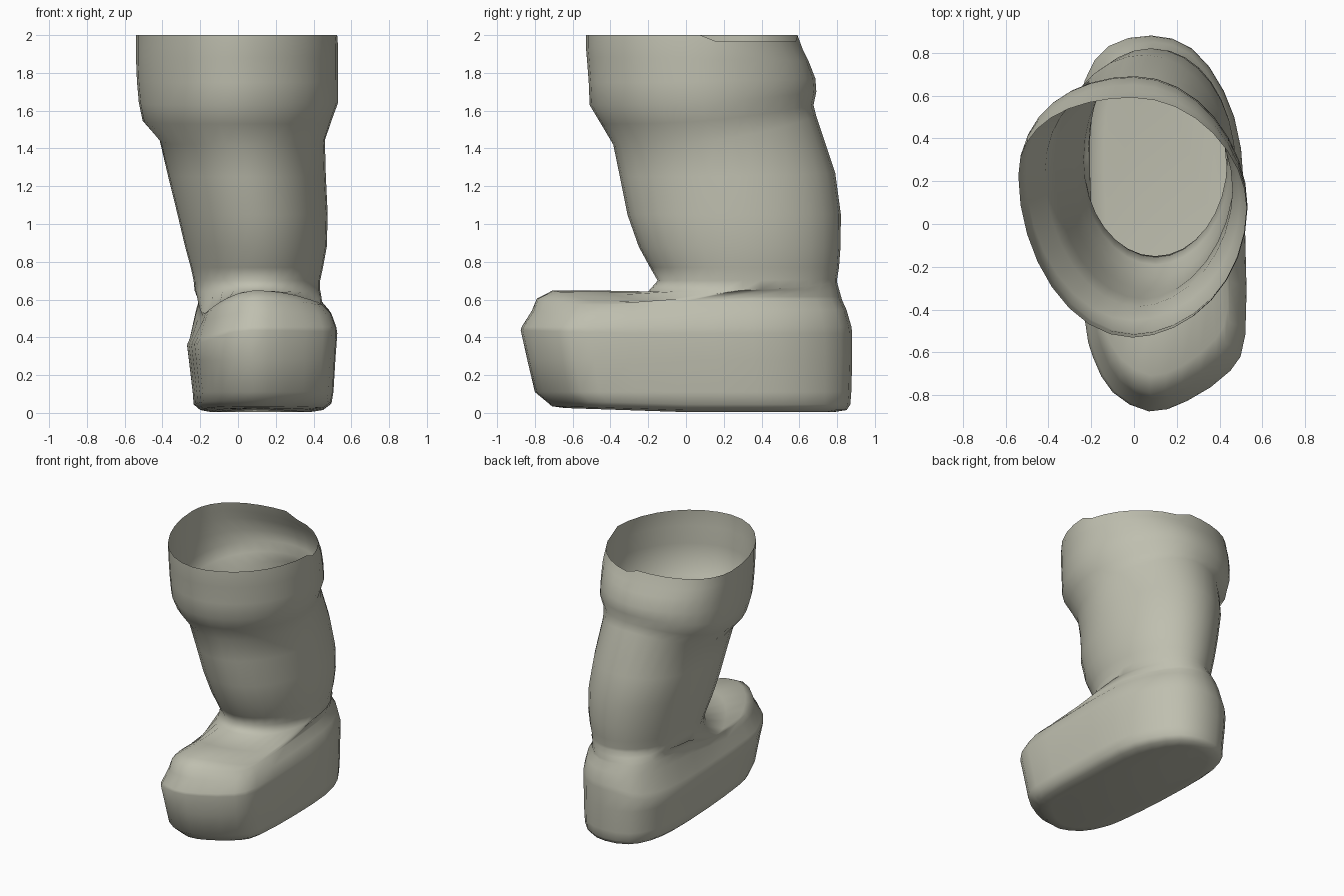
import bpy, bmesh, math

if "Cube" in bpy.data.objects:
    bpy.data.objects.remove(bpy.data.objects["Cube"])

N = 32  # points per ring, starting at the toe and running towards +x

# Sole outline at its widest, seen from above
OUTLINE = [(.07, -.88), (.25, -.83), (.45, -.69), (.52, -.52), (.52, -.08), (.50, .35),
           (.42, .62), (.27, .82), (.08, .88), (-.12, .83), (-.23, .67), (-.27, .42),
           (-.26, 0), (-.23, -.45), (-.19, -.63), (-.10, -.79)]


def clamp(v):
    return max(0.0, min(1.0, v))


def catmull(a, b, c, d, t):
    return .5 * (2 * b + (c - a) * t + (2 * a - 5 * b + 4 * c - d) * t * t
                 + (3 * b - a - 3 * c + d) * t ** 3)


def outline_point(i):
    k, t = i // 2, (i % 2) / 2
    p = [OUTLINE[(k + j) % 16] for j in (-1, 0, 1, 2)]
    return [catmull(*(q[axis] for q in p), t) for axis in (0, 1)]


def foot_ring(y0, y1, x0, x1, height):
    """Sole outline fitted to the given limits; height is a function of x, y."""
    ring = []
    for i in range(N):
        px, py = outline_point(i)
        x = x0 + (px + .27) / .79 * (x1 - x0)
        y = y0 + (py + .88) / 1.76 * (y1 - y0)
        ring.append((x, y, height(x, y)))
    return ring


def shaft_ring(z_front, z_back, y0, y1, x0, x1, cy, skew=0, dip=0):
    """Egg-shaped ring, widest at y = cy; back end raised to z_back, right back rim dipped."""
    ring, cx = [], (x0 + x1) / 2
    for i in range(N):
        a = 2 * math.pi * i / N
        c, s = math.cos(a), math.sin(a)
        e = 1.08 if skew and c > 0 and s > 0 else 1  # leaner right front of the cuff
        x = cx + (x1 - x0) / 2 * math.copysign(abs(s) ** e, s)
        y = cy - math.copysign(abs(c) ** e, c) * ((cy - y0) if c > 0 else (y1 - cy))
        t = clamp((y - y0) / (y1 - y0))
        z = z_front + (z_back - z_front) * t ** 3
        if 100 < math.degrees(a) < 175:
            z -= dip
        ring.append((x, y - skew * (x - cx) * abs(s), z))
    return ring


def dome(x):
    d = x - .1
    return .648 - (.6 if d > 0 else 1.6) * d * d


def frontness(y):
    return clamp((.3 - y) / .5)


def instep(drop, back_z, toe_drop=0):
    def height(x, y):
        front = dome(x) - drop - toe_drop * clamp((-.5 - y) / .3)
        return back_z + (front - back_z) * frontness(y)
    return height


def blend(a, b, t, height):
    ring = []
    for p, q in zip(a, b):
        x, y = (p[k] + (q[k] - p[k]) * t for k in (0, 1))
        ring.append((x, y, height(x, y)))
    return ring


def toe_lift(z):
    return lambda x, y: z + .02 * clamp(-y / .7)


# Sole and foot walls, up to the ridge
rings = [
    foot_ring(-.64, .78, -.14, .38, lambda x, y: .004 + .022 * clamp(-y / .65)),
    foot_ring(-.71, .85, -.20, .45, toe_lift(.015)),
    foot_ring(-.745, .87, -.235, .49, toe_lift(.045)),
    foot_ring(-.80, .875, -.24, .50, lambda x, y: .11),
    foot_ring(-.84, .88, -.26, .51, lambda x, y: .28),
    foot_ring(-.875, .88, -.27, .52, lambda x, y: .42 - .06 * clamp(-x / .2) + .03 * clamp(-y - .3)),
    foot_ring(-.87, .876, -.255, .515, lambda x, y: .455 - .06 * clamp(-x / .2)),
]
# Ledge above the ridge, then the instep rising to the ankle
ledge = foot_ring(-.79, .825, -.205, .445, instep(.004, .60, .04))
ankle = shaft_ring(.643, .69, -.20, .80, -.23, .435, .30)
rings += [foot_ring(-.815, .85, -.222, .49, instep(.03, .545, .075)),
          ledge,
          blend(ledge, ankle, .14, instep(0, .615)),
          blend(ledge, ankle, .55, instep(0, .65)),
          ankle]
# Shaft and padded cuff
rings += [shaft_ring(*r) for r in [
    (.70, .71, -.15, .80, -.235, .435, .30),
    (.77, .77, -.19, .81, -.25, .45, .30),
    (.88, .88, -.25, .818, -.28, .47, .29),
    (1.05, 1.05, -.31, .82, -.32, .475, .27),
    (1.25, 1.27, -.35, .79, -.37, .465, .24, .05),
    (1.42, 1.57, -.385, .69, -.415, .46, .20, .1),
    (1.53, 1.63, -.45, .675, -.505, .495, .17, .13),
    (1.63, 1.70, -.51, .69, -.525, .53, .16, .14),
    (1.75, 1.77, -.515, .685, -.535, .53, .15, .14),
    (1.88, 1.86, -.525, .65, -.54, .53, .15, .14),
    (1.94, 1.92, -.53, .62, -.54, .53, .15, .14, .015),
    (2.0, 2.0, -.53, .59, -.54, .525, .15, .14, .035)]]

# Boot: one open-topped shell lofted through the rings
bm = bmesh.new()
loops = [[bm.verts.new(p) for p in ring] for ring in rings]
for a, b in zip(loops, loops[1:]):
    for i in range(N):
        j = (i + 1) % N
        bm.faces.new((a[i], a[j], b[j], b[i]))
bm.faces.new(loops[0][::-1])
mesh = bpy.data.meshes.new("boot")
bm.to_mesh(mesh)
bm.free()

boot = bpy.data.objects.new("boot", mesh)
bpy.context.collection.objects.link(boot)
material = bpy.data.materials.new("pale olive grey")
material.diffuse_color = (.52, .52, .43, 1)
material.use_nodes = True
material.node_tree.nodes["Principled BSDF"].inputs["Base Color"].default_value = material.diffuse_color
mesh.materials.append(material)

bpy.context.view_layer.objects.active = boot
boot.select_set(True)
bpy.ops.object.shade_smooth_by_angle(angle=math.radians(100))
